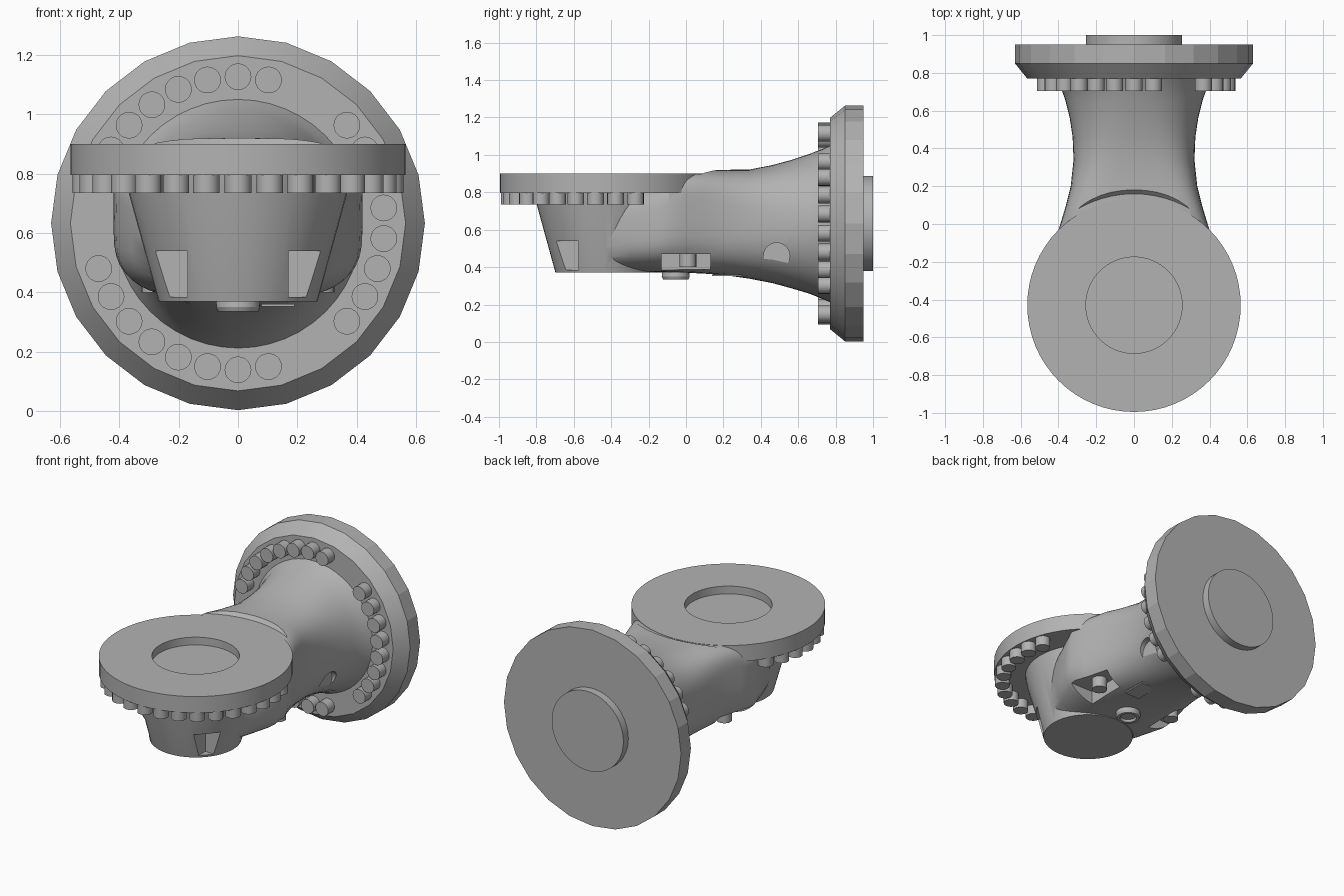
import bpy, bmesh, math
from mathutils import Matrix, Vector

if "Cube" in bpy.data.objects:
    bpy.data.objects.remove(bpy.data.objects["Cube"])

grey = bpy.data.materials.new("cast_grey")
grey.diffuse_color = (0.45, 0.45, 0.45, 1)
grey.use_nodes = True
grey.node_tree.nodes["Principled BSDF"].inputs["Base Color"].default_value = grey.diffuse_color


def make(name, bm):
    bmesh.ops.recalc_face_normals(bm, faces=bm.faces)
    me = bpy.data.meshes.new(name)
    bm.to_mesh(me)
    bm.free()
    ob = bpy.data.objects.new(name, me)
    bpy.context.collection.objects.link(ob)
    me.materials.append(grey)
    return ob


def smooth(ob, angle=30):
    bpy.ops.object.select_all(action='DESELECT')
    ob.select_set(True)
    bpy.context.view_layer.objects.active = ob
    bpy.ops.object.shade_smooth_by_angle(angle=math.radians(angle))


def bridge(bm, rings):
    """Skin a list of vertex rings and cap both ends."""
    for a, b in zip(rings, rings[1:]):
        n = len(a)
        for i in range(n):
            j = (i + 1) % n
            bm.faces.new((a[i], a[j], b[j], b[i]))
    bm.faces.new(rings[0])
    bm.faces.new(rings[-1])


def lathe(name, profile, sides, matrix):
    """Stack of (radius, height) rings around the local z axis."""
    bm = bmesh.new()
    rings = [[bm.verts.new((r * math.sin(k * math.tau / sides),
                            r * math.cos(k * math.tau / sides), z))
              for k in range(sides)] for r, z in profile]
    bridge(bm, rings)
    bm.transform(matrix)
    return make(name, bm)


def box(name, lo, hi):
    bm = bmesh.new()
    bmesh.ops.create_cube(bm, size=1)
    lo, hi = Vector(lo), Vector(hi)
    bm.transform(Matrix.Translation((lo + hi) / 2) @ Matrix.Diagonal((*(hi - lo), 1)))
    return make(name, bm)


def bolt_ring(name, matrix, radius, length, angles, r=0.045):
    bm = bmesh.new()
    for a in angles:
        pos = Matrix.Translation((radius * math.sin(a), radius * math.cos(a), length / 2))
        bmesh.ops.create_cone(bm, cap_ends=True, segments=20, radius1=r, radius2=r,
                              depth=length, matrix=matrix @ pos)
    smooth(make(name, bm))


def boolean(ob, other, op):
    mod = ob.modifiers.new("cut", 'BOOLEAN')
    mod.operation, mod.solver, mod.object = op, 'EXACT', other
    bpy.context.view_layer.objects.active = ob
    bpy.ops.object.modifier_apply(modifier=mod.name)
    bpy.data.objects.remove(other)


def at(x, y, z):
    return Matrix.Translation((x, y, z))


STEP = math.tau / 30
# Local z of the rear flange points to the back, local y points up
rear = at(0, 0, 0.633) @ Matrix(((1, 0, 0, 0), (0, 0, 1, 0), (0, 1, 0, 0), (0, 0, 0, 1)))
front = at(0, -0.43, 0)

# Rear flange with chamfered front rim, and its locating boss
smooth(lathe("rear_flange", [(0.565, 0.77), (0.63, 0.85), (0.63, 0.95)], 24, rear), 12)
smooth(lathe("rear_boss", [(0.255, 0.94), (0.255, 1.0)], 48, rear))
bolt_ring("rear_bolts", rear @ at(0, 0, 0.705), 0.494, 0.075,
          [k * STEP for k in range(30) if k % 10 not in (2, 3)])

# Front flange with a shallow central recess
smooth(lathe("front_flange", [(0.3, 0.795), (0.565, 0.795), (0.565, 0.90),
                              (0.255, 0.90), (0.255, 0.85)], 64, front))
bolt_ring("front_bolts", front @ at(0, 0, 0.735), 0.515, 0.07,
          [k * STEP for k in range(30) if math.cos(k * STEP) < 0.5])

# Neck sections: y, half width, bottom, top, top squareness, bottom squareness
sections = [
    (-0.45, 0.30, 0.375, 0.80, 3, 3),
    (-0.30, 0.36, 0.373, 0.82, 4, 3),
    (-0.16, 0.41, 0.372, 0.84, 5, 3),
    (-0.09, 0.42, 0.371, 0.88, 6, 3),
    (0.00, 0.39, 0.370, 0.905, 6, 3),
    (0.10, 0.36, 0.365, 0.92, 5, 3),
    (0.20, 0.335, 0.358, 0.92, 4, 3),
    (0.34, 0.320, 0.338, 0.922, 3, 2.6),
    (0.46, 0.325, 0.315, 0.945, 2.6, 2.4),
    (0.56, 0.340, 0.288, 0.972, 2.3, 2.2),
    (0.66, 0.365, 0.258, 1.005, 2.1, 2.1),
    (0.73, 0.390, 0.230, 1.032, 2, 2),
    (0.78, 0.425, 0.208, 1.055, 2, 2),
]
bm = bmesh.new()
rings = []
for y, w, lo, hi, et, eb in sections:
    mid, half = (lo + hi) / 2, (hi - lo) / 2
    ring = []
    for k in range(48):
        c, s = math.cos(k * math.tau / 48), math.sin(k * math.tau / 48)
        e = 2 / (et if s > 0 else eb)
        ring.append(bm.verts.new((math.copysign(abs(c) ** e, c) * w, y,
                                  mid + math.copysign(abs(s) ** e, s) * half)))
    rings.append(ring)
bridge(bm, rings)
body = make("body", bm)

# Tapered cup below the front flange
boolean(body, lathe("cup", [(0.268, 0.37), (0.367, 0.73), (0.38, 0.81)], 48, front), 'UNION')
# Curved step where the neck meets the flange face
boolean(body, lathe("step_cutter", [(0.59, 0.898), (0.64, 0.95)], 64, front), 'DIFFERENCE')
for s in (-1, 1):
    def span(a, b):
        return min(s * a, s * b), max(s * a, s * b)
    # Pockets in the front of the cup
    x0, x1 = span(0.17, 0.5)
    boolean(body, box("pocket_cutter", (x0, -0.9, 0.385), (x1, -0.575, 0.54)), 'DIFFERENCE')
    # Screw pockets low on the sides
    x0, x1 = span(0.22, 0.5)
    boolean(body, box("screw_cutter", (x0, -0.13, 0.30), (x1, 0.13, 0.47)), 'DIFFERENCE')
    # Round scallops near the rear flange
    turn = at(s * 0.4, 0.485, 0.46) @ Matrix.Rotation(math.pi / 2, 4, 'Y')
    boolean(body, lathe("scallop_cutter", [(0.07, -0.12), (0.07, 0.12)], 24, turn), 'DIFFERENCE')
    # Screws standing in the side pockets
    smooth(lathe("side_screw", [(0.045, 0.40), (0.045, 0.48)], 20, at(s * 0.28, 0.01, 0)))
smooth(body, 28)

# Drain plug with a dished face under the body
smooth(lathe("drain_plug", [(0.07, 0.40), (0.075, 0.35), (0.068, 0.335),
                            (0.05, 0.335), (0.045, 0.35)], 24, at(0, -0.055, 0)))
# Thin plate under the neck
box("underside_plate", (0.08, 0.14, 0.352), (0.19, 0.30, 0.361))
